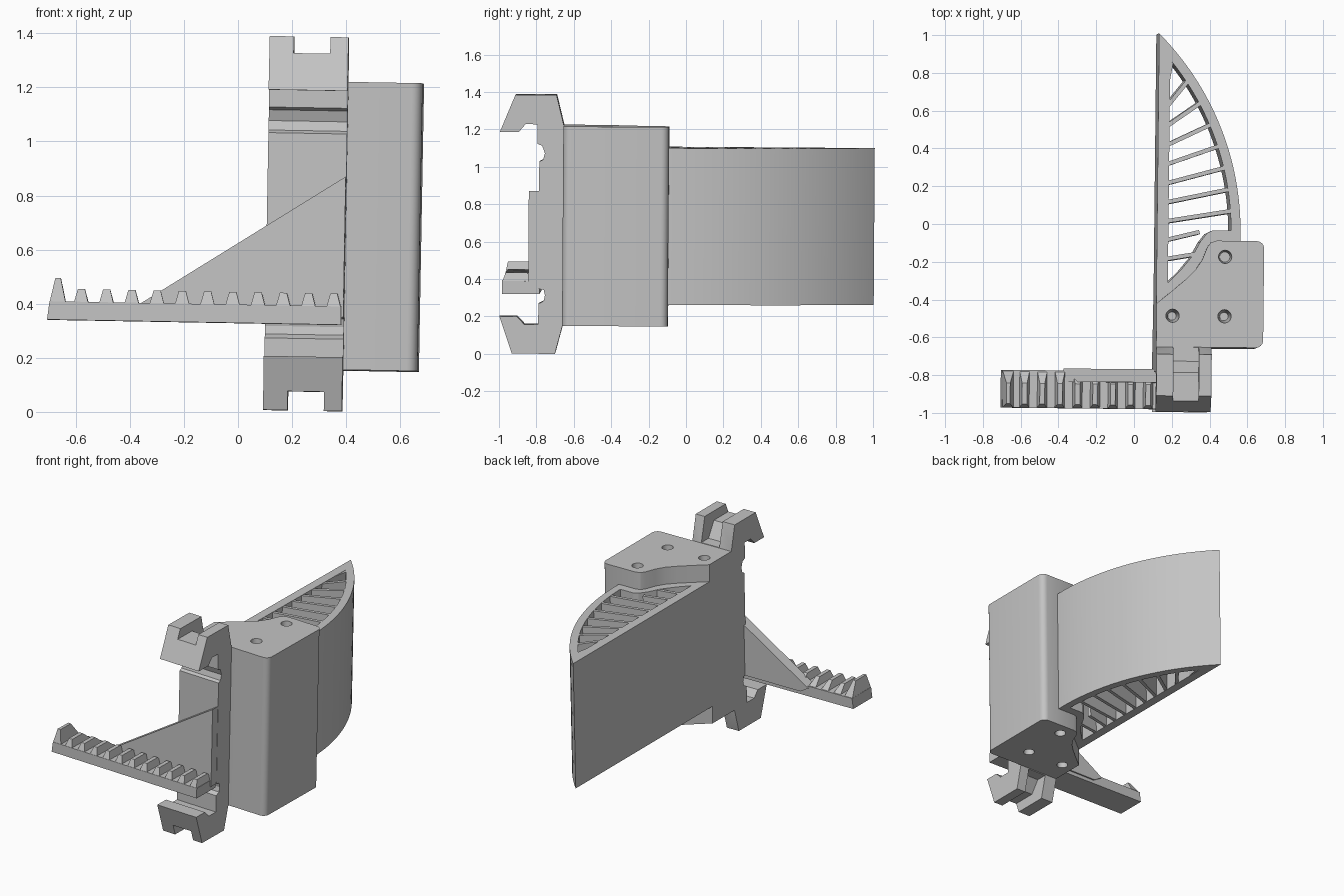
import bpy, bmesh, math
from mathutils import Matrix, Vector

cube = bpy.data.objects.get("Cube")
if cube:
    bpy.data.objects.remove(cube, do_unlink=True)

grey = bpy.data.materials.new("plain_grey")
grey.use_nodes = True
COLOUR = (0.55, 0.55, 0.55, 1)
grey.diffuse_color = COLOUR
grey.node_tree.nodes["Principled BSDF"].inputs["Base Color"].default_value = COLOUR

# The whole part leans very slightly on every axis
PIVOT = Vector((0.25, 0, 0.69))
LEAN = (Matrix.Translation(PIVOT) @ Matrix.Rotation(-0.011, 4, 'Z')
        @ Matrix.Rotation(0.018, 4, 'Y') @ Matrix.Rotation(-0.007, 4, 'X')
        @ Matrix.Translation(-PIVOT))
parts = []


def finish(name, bm, keep=True):
    bmesh.ops.recalc_face_normals(bm, faces=bm.faces)
    mesh = bpy.data.meshes.new(name)
    bm.to_mesh(mesh)
    bm.free()
    mesh.materials.append(grey)
    obj = bpy.data.objects.new(name, mesh)
    bpy.context.collection.objects.link(obj)
    if keep:
        parts.append(obj)
    return obj


def prism(name, points, axis, low, high, keep=True):
    """Extrude a 2D outline along one axis."""
    place = {'X': lambda p, t: (t, p[0], p[1]),
             'Y': lambda p, t: (p[0], t, p[1]),
             'Z': lambda p, t: (p[0], p[1], t)}[axis]
    bm = bmesh.new()
    face = bm.faces.new([bm.verts.new(place(p, low)) for p in points])
    out = bmesh.ops.extrude_face_region(bm, geom=[face])
    shift = Vector(place((0, 0), high - low))
    verts = [g for g in out["geom"] if isinstance(g, bmesh.types.BMVert)]
    bmesh.ops.translate(bm, verts=verts, vec=shift)
    return finish(name, bm, keep)


def cut(target, cutter):
    mod = target.modifiers.new("cut", 'BOOLEAN')
    mod.operation = 'DIFFERENCE'
    mod.solver = 'EXACT'
    mod.object = cutter
    bpy.context.view_layer.objects.active = target
    bpy.ops.object.modifier_apply(modifier=mod.name)
    bpy.data.objects.remove(cutter, do_unlink=True)


def arc(cx, cy, r, start, end, steps):
    return [(cx + r * math.cos(start + (end - start) * i / steps),
             cy + r * math.sin(start + (end - start) * i / steps))
            for i in range(steps + 1)]


# Clip bracket with a hook at each end
LEFT, RIGHT = 0.115, 0.407
bracket = prism("clip_bracket", [
    (-0.915, 1.382), (-0.695, 1.382), (-0.655, 1.22), (-0.655, 0.15),
    (-0.695, -0.002), (-0.925, -0.002), (-0.993, 0.197), (-0.9, 0.197),
    (-0.86, 0.155), (-0.785, 0.155), (-0.785, 0.265), (-0.757, 0.28),
    (-0.75, 0.31), (-0.757, 0.34), (-0.785, 0.345), (-0.785, 1.025),
    (-0.765, 1.035), (-0.755, 1.07), (-0.77, 1.11), (-0.795, 1.12),
    (-0.795, 1.225), (-0.86, 1.225), (-0.895, 1.183), (-0.997, 1.183)],
    'X', LEFT, RIGHT)
for floor, base, end in ((1.32, 1.222, 1.5), (0.068, 0.148, -0.1)):
    cut(bracket, prism("slot", [(-1.1, floor), (-0.79, floor), (-0.73, base),
                                (-0.6, base), (-0.6, end), (-1.1, end)],
                       'X', 0.205, 0.34, keep=False))

# Main block with rounded outer corners and a sweeping inner side
block_outline = ([(LEFT, -0.655)]
                 + arc(0.641, -0.615, 0.04, -math.pi / 2, 0, 6)
                 + arc(0.641, -0.13, 0.04, 0, math.pi / 2, 6)
                 + [(0.43, -0.09), (0.4, -0.1), (0.38, -0.125), (0.355, -0.19),
                    (0.32, -0.245), (0.27, -0.295), (0.2, -0.355), (LEFT, -0.425)])
B0, B1 = 0.153, 1.219
block = prism("main_block", block_outline, 'Z', B0, B1)

# Screw holes, sunk into both ends of the block
for x, y in ((0.475, -0.175), (0.2, -0.49), (0.475, -0.49)):
    for z, side in ((B1, 1), (B0, -1)):
        bm = bmesh.new()
        bmesh.ops.create_cone(
            bm, cap_ends=True, segments=20, depth=0.2,
            radius1=0.022 if side > 0 else 0.036,
            radius2=0.036 if side > 0 else 0.022,
            matrix=Matrix.Translation((x, y, z - side * 0.09)))
        cut(block, finish("hole", bm, keep=False))

# Curved fin: flat wall, bowed wall, inner frame and ribs
F0, F1 = 0.267, 1.105
CX, CY, R_OUT, R_IN = -0.923, -0.05, 1.48, 1.43
WALL = 0.175


def bow_x(y, r):
    return CX + math.sqrt(r * r - (y - CY) ** 2)


prism("fin_flat_wall", [(LEFT, -0.65), (WALL, -0.65), (WALL, 0.94), (LEFT, 1.0)],
      'Z', F0, F1)


def bow(r):
    return arc(CX, CY, r, math.asin(-0.1 / r), math.acos((LEFT - CX) / r), 28)


prism("fin_bowed_wall", bow(R_OUT) + bow(R_IN)[::-1], 'Z', F0, F1)
prism("fin_inner_frame", [
    (0.52, -0.035), (0.41, -0.035), (0.38, -0.05), (0.345, -0.095),
    (0.305, -0.17), (0.24, -0.25), (0.16, -0.33), (0.16, -0.42),
    (0.3, -0.4), (0.52, -0.2)], 'Z', F0, F1)
for k in range(-2, 8):
    a = Vector((WALL - 0.02, 0.01 + 0.1 * k))
    y = 0.07 + 0.114 * k
    b = Vector((bow_x(y, R_IN) + 0.01 if k >= 0 else 0.34, y))
    d = (b - a).normalized() * 0.011
    n = Vector((-d.y, d.x))
    prism("fin_rib", [a + n, a - n, b - n, b + n], 'Z', F0 + 0.002, F1 - 0.002)

# Toothed arm and its triangular brace
prism("arm_bar", [(-0.69, 0.317), (0.398, 0.317), (0.398, 0.385), (-0.682, 0.385)],
      'Y', -0.98, -0.78)
prism("arm_brace", [(0.405, 0.867), (-0.36, 0.375), (-0.3, 0.34), (0.405, 0.345)],
      'Y', -0.84, -0.77)


def tooth(name, bottom, top, z):
    """Tapered tooth from a lower and an upper x range."""
    bm = bmesh.new()
    for (x0, x1), (y0, y1), h in ((bottom, (-0.98, -0.782), 0.38),
                                  (top, (-0.96, -0.85), z)):
        for x, y in ((x0, y0), (x1, y0), (x1, y1), (x0, y1)):
            bm.verts.new((x, y, h))
    bmesh.ops.convex_hull(bm, input=bm.verts)
    bmesh.ops.dissolve_limit(bm, angle_limit=0.01, verts=bm.verts, edges=bm.edges)
    finish(name, bm)


tooth("arm_end_tooth", (-0.682, -0.622), (-0.662, -0.642), 0.472)
for i in range(11):
    x = -0.565 + 0.0935 * i
    tooth("arm_tooth", (x - 0.027, x + 0.027), (x - 0.013, x + 0.013), 0.432)

# Lean everything and keep the edges crisp
bpy.ops.object.select_all(action='DESELECT')
for obj in parts:
    obj.data.transform(LEAN)
    obj.select_set(True)
bpy.context.view_layer.objects.active = block
bpy.ops.object.shade_smooth_by_angle(angle=math.radians(25))
